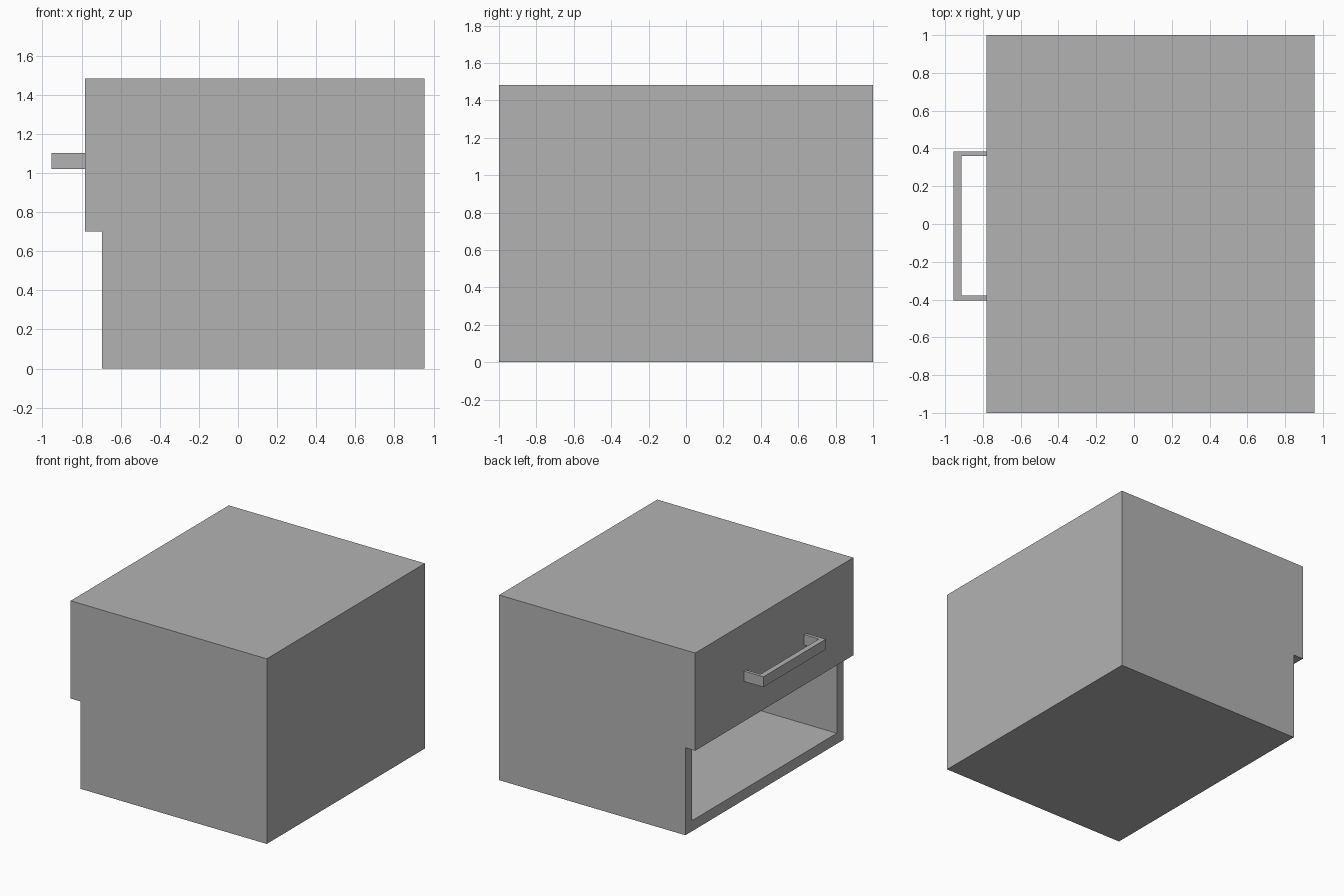
import bpy
import bmesh
from mathutils import Vector

old = bpy.data.objects.get("Cube")
if old:
    bpy.data.objects.remove(old, do_unlink=True)

# One plain grey for everything
GREY = (0.45, 0.45, 0.45, 1.0)
grey = bpy.data.materials.new("plain_grey")
grey.use_nodes = True
grey.diffuse_color = GREY
grey.node_tree.nodes["Principled BSDF"].inputs["Base Color"].default_value = GREY


def prism(name, outline, start, direction):
    """Extrude a closed outline, given as 3D points, along a direction."""
    bm = bmesh.new()
    face = bm.faces.new([bm.verts.new(Vector(p) + Vector(start)) for p in outline])
    new = bmesh.ops.extrude_face_region(bm, geom=[face])["geom"]
    moved = [v for v in new if isinstance(v, bmesh.types.BMVert)]
    bmesh.ops.translate(bm, verts=moved, vec=direction)
    bmesh.ops.recalc_face_normals(bm, faces=bm.faces)
    mesh = bpy.data.meshes.new(name)
    bm.to_mesh(mesh)
    bm.free()
    mesh.materials.append(grey)
    obj = bpy.data.objects.new(name, mesh)
    bpy.context.collection.objects.link(obj)
    return obj


BACK, BODY, DRAWER = 0.955, -0.695, -0.782   # x of back, body and drawer front
SHELF, TOP, WALL = 0.70, 1.482, 0.085        # heights and panel thickness

# Cabinet with the overhanging drawer front
profile = [(BACK, 0), (BACK, TOP), (DRAWER, TOP), (DRAWER, SHELF), (BODY, SHELF), (BODY, 0)]
cabinet = prism("cabinet", [(x, 0, z) for x, z in profile], (0, -1, 0), (0, 2, 0))

# Open compartment below the drawer
inner = BACK - WALL
hollow = [(BODY - 0.05, WALL), (inner, WALL), (inner, SHELF), (BODY - 0.05, SHELF)]
cutter = prism("compartment_cutter", [(x, 0, z) for x, z in hollow],
               (0, WALL - 1, 0), (0, 2 - 2 * WALL, 0))
cutter.hide_render = True
cut = cabinet.modifiers.new("compartment", 'BOOLEAN')
cut.operation = 'DIFFERENCE'
cut.solver = 'EXACT'
cut.object = cutter

# Apply the cut and drop the cutter
bpy.context.view_layer.update()
result = bpy.data.meshes.new_from_object(
    cabinet.evaluated_get(bpy.context.evaluated_depsgraph_get()))
cabinet.modifiers.clear()
cabinet.data = result
bpy.data.objects.remove(cutter, do_unlink=True)

# Square-sectioned bracket handle
bracket = [(DRAWER, -0.405), (-0.955, -0.405), (-0.955, 0.385), (DRAWER, 0.385),
           (DRAWER, 0.36), (-0.912, 0.36), (-0.912, -0.378), (DRAWER, -0.378)]
prism("drawer_handle", [(x, y, 0) for x, y in bracket], (0, 0, 1.02), (0, 0, 0.083))
